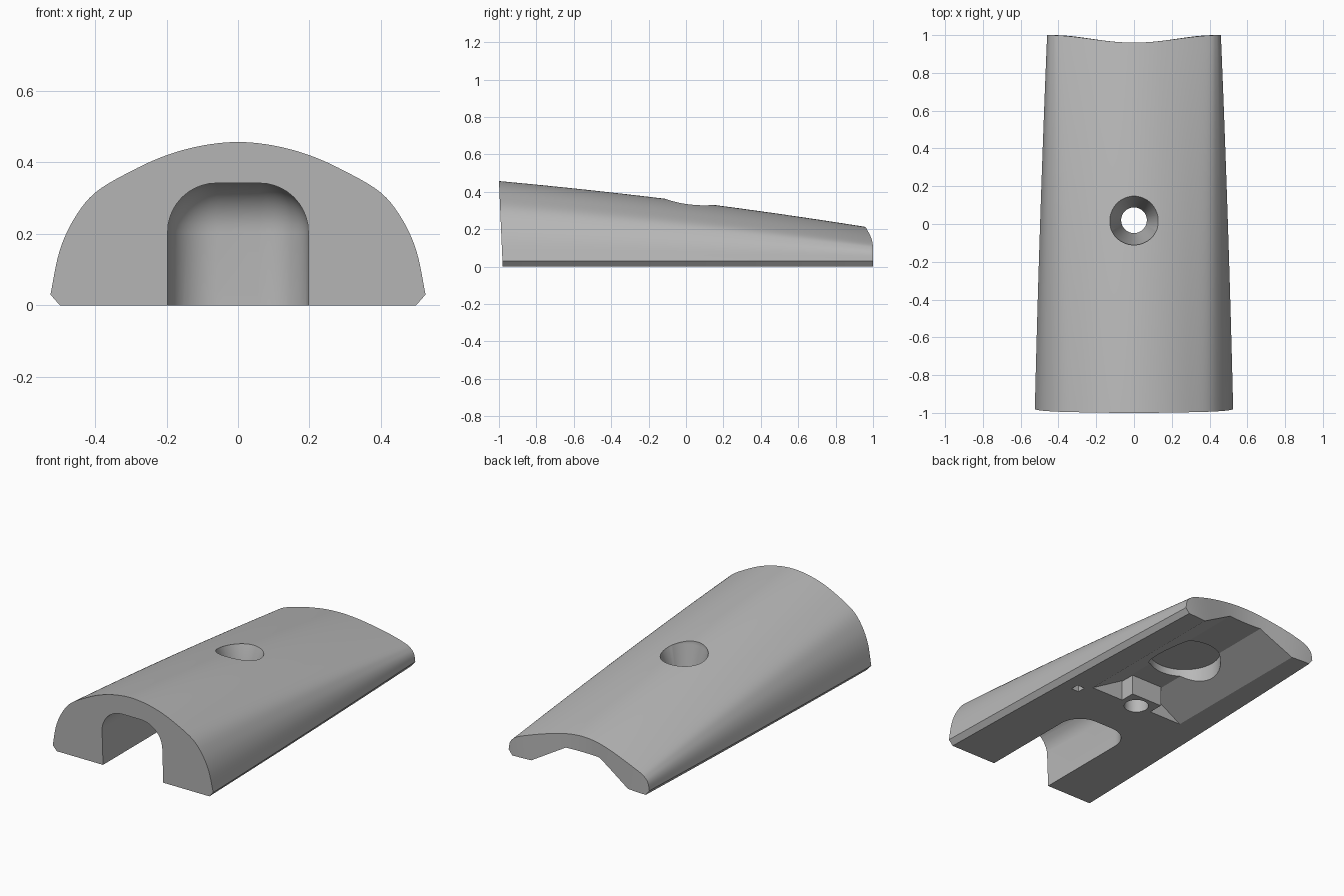
import bpy, bmesh, math
from mathutils import Vector

old = bpy.data.objects.get("Cube")
if old:
    bpy.data.objects.remove(old, do_unlink=True)

grey = bpy.data.materials.new("plain_grey")
grey.use_nodes = True
tone = (0.48, 0.48, 0.48, 1)
grey.diffuse_color = tone
grey.node_tree.nodes["Principled BSDF"].inputs["Base Color"].default_value = tone


def add_object(name, bm):
    bmesh.ops.recalc_face_normals(bm, faces=bm.faces)
    mesh = bpy.data.meshes.new(name)
    bm.to_mesh(mesh)
    bm.free()
    mesh.materials.append(grey)
    obj = bpy.data.objects.new(name, mesh)
    bpy.context.collection.objects.link(obj)
    return obj


def box(name, lo, hi, bevel=0):
    bm = bmesh.new()
    bmesh.ops.create_cube(bm, size=1)
    for v in bm.verts:
        v.co = [(a + b) / 2 + c * (b - a) for a, b, c in zip(lo, hi, v.co)]
    if bevel:
        bmesh.ops.bevel(bm, geom=bm.edges[:], offset=bevel, segments=10,
                        profile=0.5, affect='EDGES')
    return add_object(name, bm)


def lathe(name, profile, y, sides=64):
    """Solid of revolution about a vertical axis at (0, y)."""
    bm = bmesh.new()
    rings = [[bm.verts.new((r * math.cos(2 * math.pi * i / sides),
                            y + r * math.sin(2 * math.pi * i / sides), z))
              for i in range(sides)] for r, z in profile]
    for a, b in zip(rings, rings[1:]):
        for i in range(sides):
            j = (i + 1) % sides
            bm.faces.new((a[i], a[j], b[j], b[i]))
    bm.faces.new(rings[0])
    bm.faces.new(rings[-1])
    return add_object(name, bm)


def cut(target, cutter):
    mod = target.modifiers.new("cut", 'BOOLEAN')
    mod.operation, mod.solver, mod.object = 'DIFFERENCE', 'EXACT', cutter
    bpy.context.view_layer.objects.active = target
    bpy.ops.object.modifier_apply(modifier=mod.name)
    bpy.data.objects.remove(cutter, do_unlink=True)


def smooth_curve(points, steps=5):
    """Catmull-Rom curve from the edge to the crown, mirrored to the other side."""
    pts = [Vector(p) for p in points]
    crown = pts[-1]
    mirrored = Vector((-pts[-2].x, pts[-2].y))
    ext = [2 * pts[0] - pts[1]] + pts + [mirrored]
    half = []
    for a, b, c, d in zip(ext, ext[1:], ext[2:], ext[3:]):
        for k in range(steps):
            t = k / steps
            half.append(0.5 * (2 * b + (c - a) * t + (2 * a - 5 * b + 4 * c - d) * t**2
                               + (3 * b - a - 3 * c + d) * t**3))
    return half + [crown] + [Vector((-p.x, p.y)) for p in reversed(half)]


# Tapered domed body, lofted between the front and back outlines
front = smooth_curve([(.525, .03), (.5, .15), (.46, .24), (.4, .315), (.3, .375),
                      (.2, .42), (.1, .447), (0, .457)])
back = smooth_curve([(.46, .03), (.453, .07), (.435, .097), (.4, .12), (.3, .155),
                     (.2, .183), (.1, .204), (0, .212)])
bm = bmesh.new()
stations = 32
tops, bottoms = [], []
for s in range(stations + 1):
    t = s / stations
    w = t - .27 * t * (1 - t)
    top, bottom = [], []
    for f, b in zip(front, back):
        p = f.lerp(b, w)
        for row, x, z, fz in ((top, p.x, p.y, f.y), (bottom, p.x * .95, 0, 0)):
            y0 = -.98 - .02 * fz / .457
            y1 = .98 - .02 * math.cos(math.pi * b.x / .46)
            row.append(bm.verts.new((x, y0 + (y1 - y0) * t, z)))
    tops.append(top)
    bottoms.append(bottom)
last = len(front) - 1
for s in range(stations):
    for rows in (tops, bottoms):
        for i in range(last):
            bm.faces.new((rows[s][i], rows[s][i + 1], rows[s + 1][i + 1], rows[s + 1][i]))
    for i in (0, last):
        bm.faces.new((tops[s][i], tops[s + 1][i], bottoms[s + 1][i], bottoms[s][i]))
for s in (0, stations):
    for i in range(last):
        bm.faces.new((tops[s][i], tops[s][i + 1], bottoms[s][i + 1], bottoms[s][i]))
body = add_object("domed_body", bm)

# Rounded slot open to the front and below
cut(body, box("front_slot", (-.197, -1.4, -.5), (.197, -.26, .342), .137))

# Sloped channel under the rear, leaving a square boss round the screw hole
bm = bmesh.new()
section = [(-.42, -.06), (.42, -.06), (.11, .12), (-.11, .12)]
ends = [[bm.verts.new((x, y, z)) for x, z in section] for y in (.02, 1.3)]
for i in range(4):
    j = (i + 1) % 4
    bm.faces.new((ends[0][i], ends[0][j], ends[1][j], ends[1][i]))
for ring in ends:
    bm.faces.new(ring)
channel = add_object("rear_channel", bm)
cut(channel, box("boss", (-.103, -.2, -.5), (.103, .11, .5)))
cut(body, channel)

# Round pocket in the channel roof, locating hole and countersunk screw hole
cut(body, lathe("round_pocket", [(.2, -.2), (.2, .163)], .44))
cut(body, box("locating_hole", (.35, -.065, -.1), (.4, -.015, .06)))
cut(body, lathe("screw_hole", [(.068, -.2), (.068, .15), (.131, .34), (.131, .7)], .02))

bpy.ops.object.select_all(action='DESELECT')
body.select_set(True)
bpy.context.view_layer.objects.active = body
bpy.ops.object.shade_smooth_by_angle(angle=math.radians(30))
